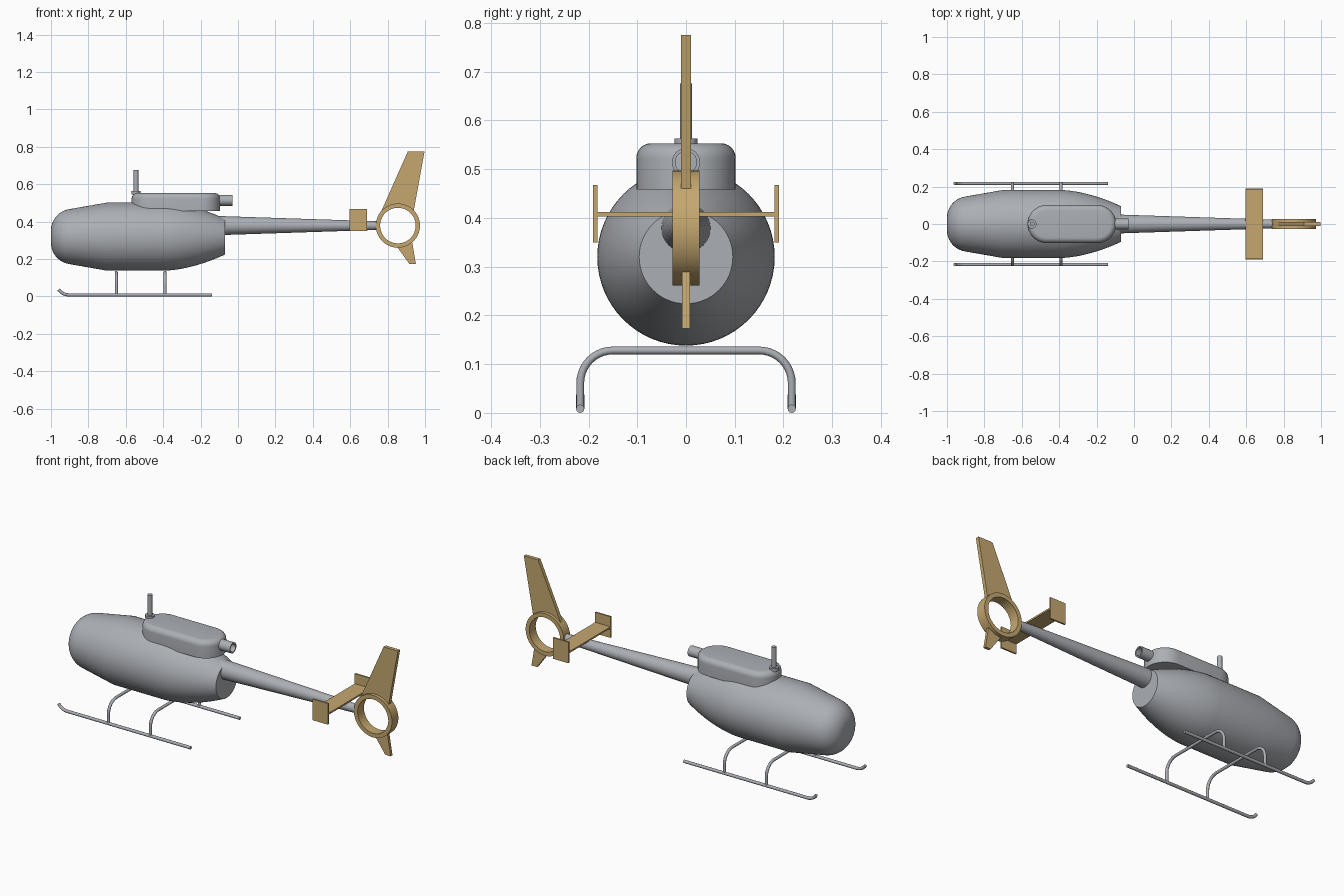
import bpy, bmesh
from math import pi, sin, cos, radians
from mathutils import Vector

if "Cube" in bpy.data.objects:
    bpy.data.objects.remove(bpy.data.objects["Cube"])


def material(name, rgb):
    m = bpy.data.materials.new(name)
    m.diffuse_color = (*rgb, 1)
    m.use_nodes = True
    m.node_tree.nodes["Principled BSDF"].inputs["Base Color"].default_value = m.diffuse_color
    return m


GREY = material("grey", (0.41, 0.43, 0.46))
TAN = material("tan", (0.56, 0.39, 0.16))


def finish(name, bm, mat, smooth=True):
    bmesh.ops.remove_doubles(bm, verts=bm.verts, dist=1e-5)
    bmesh.ops.recalc_face_normals(bm, faces=bm.faces)
    me = bpy.data.meshes.new(name)
    bm.to_mesh(me)
    bm.free()
    me.materials.append(mat)
    ob = bpy.data.objects.new(name, me)
    bpy.context.collection.objects.link(ob)
    if smooth:
        shade(ob)
    return ob


def shade(ob):
    bpy.ops.object.select_all(action='DESELECT')
    ob.select_set(True)
    bpy.context.view_layer.objects.active = ob
    bpy.ops.object.shade_smooth_by_angle(angle=radians(35))


def loft(name, loops, mat, ring=False):
    """Skin a list of closed loops; cap the ends, or join last to first."""
    bm = bmesh.new()
    rows = [[bm.verts.new(p) for p in loop] for loop in loops]
    n = len(rows[0])
    pairs = list(zip(rows, rows[1:])) + ([(rows[-1], rows[0])] if ring else [])
    for a, b in pairs:
        for i in range(n):
            j = (i + 1) % n
            bm.faces.new((a[i], a[j], b[j], b[i]))
    if not ring:
        bm.faces.new(rows[0])
        bm.faces.new(rows[-1])
    return finish(name, bm, mat)


def lathe(name, profile, origin, axis, mat, ring=False, n=48):
    """Revolve (distance, radius) points about an axis through origin."""
    u, v = {'X': ((0, 1, 0), (0, 0, 1)), 'Y': ((0, 0, 1), (1, 0, 0)),
            'Z': ((1, 0, 0), (0, 1, 0))}[axis]
    u, v, o = Vector(u), Vector(v), Vector(origin)
    w = u.cross(v)
    angles = [2 * pi * i / n for i in range(n)]
    loops = [[o + w * d + r * (u * cos(a) + v * sin(a)) for a in angles]
             for d, r in profile]
    return loft(name, loops, mat, ring)


def plate(name, outline, half, mat):
    """Extrude an x-z outline by +-half along y."""
    bm = bmesh.new()
    f = bm.faces.new([bm.verts.new((x, -half, z)) for x, z in outline])
    out = bmesh.ops.extrude_face_region(bm, geom=[f])['geom']
    bmesh.ops.translate(bm, vec=(0, 2 * half, 0),
                        verts=[g for g in out if isinstance(g, bmesh.types.BMVert)])
    return finish(name, bm, mat, smooth=False)


def box(name, lo, hi, mat):
    ob = plate(name, [(lo[0], lo[2]), (hi[0], lo[2]), (hi[0], hi[2]), (lo[0], hi[2])],
               (hi[1] - lo[1]) / 2, mat)
    ob.location.y = (lo[1] + hi[1]) / 2
    return ob


def tube(name, points, radius, mat):
    cu = bpy.data.curves.new(name, 'CURVE')
    cu.dimensions = '3D'
    cu.bevel_depth, cu.bevel_resolution, cu.use_fill_caps = radius, 4, True
    sp = cu.splines.new('POLY')
    sp.points.add(len(points) - 1)
    for p, co in zip(sp.points, points):
        p.co = (*co, 1)
    cu.materials.append(mat)
    ob = bpy.data.objects.new(name, cu)
    bpy.context.collection.objects.link(ob)
    bpy.ops.object.select_all(action='DESELECT')
    ob.select_set(True)
    bpy.context.view_layer.objects.active = ob
    bpy.ops.object.convert(target='MESH')
    shade(bpy.context.object)


# Fuselage: rounded nose, shallow cone, barrel, tapering tail
nose = [(-0.885 - 0.115 * cos(a), 0.033 + 0.115 * sin(a))
        for a in [radians(80) * i / 12 for i in range(13)]]
tail = [(-0.40 + 0.33 * t, 0.182 - 0.086 * t ** 1.75) for t in [i / 14 for i in range(15)]]
lathe("fuselage", nose + [(-0.70, 0.182)] + tail, (0, 0, 0.32), 'X', GREY, n=64)

# Tail boom
lathe("tail_boom", [(-0.10, 0.051), (0.75, 0.023)], (0, 0, 0.379), 'X', GREY)

# Engine cowl: stadium outline with a rounded top edge
def stadium(r, z, x0=-0.467, x1=-0.197, n=16):
    right = [(x1 + r * sin(a), -r * cos(a), z) for a in [pi * i / n for i in range(n + 1)]]
    left = [(x0 - r * sin(a), r * cos(a), z) for a in [pi * i / n for i in range(n + 1)]]
    return right + left

edge = [radians(90) * i / 6 for i in range(7)]
loft("engine_cowl", [stadium(0.102, 0.458)] +
     [stadium(0.072 + 0.03 * cos(a), 0.523 + 0.03 * sin(a)) for a in edge], GREY)

# Exhaust pipe, hollow at the back
lathe("exhaust_pipe", [(-0.14, 0.029), (-0.03, 0.029), (-0.03, 0.022), (-0.11, 0.022)],
      (0, 0, 0.514), 'X', GREY, n=32)

# Rotor mast and its collar
lathe("rotor_mast", [(0.50, 0.0125), (0.676, 0.0125)], (-0.545, 0, 0), 'Z', GREY, n=24)
lathe("mast_collar", [(0.545, 0.024), (0.563, 0.024)], (-0.545, 0, 0), 'Z', GREY, n=32)

# Landing skids
for side, s in (("left", 1), ("right", -1)):
    y = 0.217 * s
    curl = [(-0.905 - 0.065 * sin(a), y, 0.0085 + 0.065 * (1 - cos(a)))
            for a in [radians(56) * i / 8 for i in range(9)]]
    tube("skid_" + side, [(-0.14, y, 0.0085)] + curl, 0.0085, GREY)

# Arched cross tubes
arc = [(0.15 + 0.067 * cos(a), 0.061 + 0.067 * sin(a))
       for a in [radians(90) * i / 10 for i in range(11)]]
half_arch = [(0.217, 0.008)] + arc
for label, x in (("front", -0.65), ("rear", -0.39)):
    tube("cross_tube_" + label,
         [(x, -y, z) for y, z in half_arch] + [(x, y, z) for y, z in reversed(half_arch)],
         0.008, GREY)

# Tail rotor shroud ring
CX, CZ = 0.855, 0.379
lathe("tail_ring", [(-0.028, 0.118), (0.028, 0.118), (0.028, 0.095), (-0.028, 0.095)],
      (CX, 0, CZ), 'Y', TAN, ring=True, n=64)

# Tail fins, with roots following the ring
def root(a0, a1, r=0.107, n=10):
    return [(CX + r * cos(a), CZ + r * sin(a))
            for a in [radians(a0 + (a1 - a0) * i / n) for i in range(n + 1)]]

plate("upper_fin", [(0.997, 0.775), (0.908, 0.775), (0.768, 0.46)] + root(137, 45) +
      [(0.94, 0.46)], 0.01, TAN)
plate("lower_fin", [(0.917, 0.173), (0.951, 0.173), (0.932, 0.286)] + root(-48, -91) +
      [(0.853, 0.262)], 0.008, TAN)

# Horizontal stabiliser with end plates
box("stabiliser", (0.595, -0.185, 0.403), (0.69, 0.185, 0.412), TAN)
for side, y in (("left", 0.186), ("right", -0.186)):
    box("end_plate_" + side, (0.595, y - 0.0045, 0.35), (0.69, y + 0.0045, 0.468), TAN)
